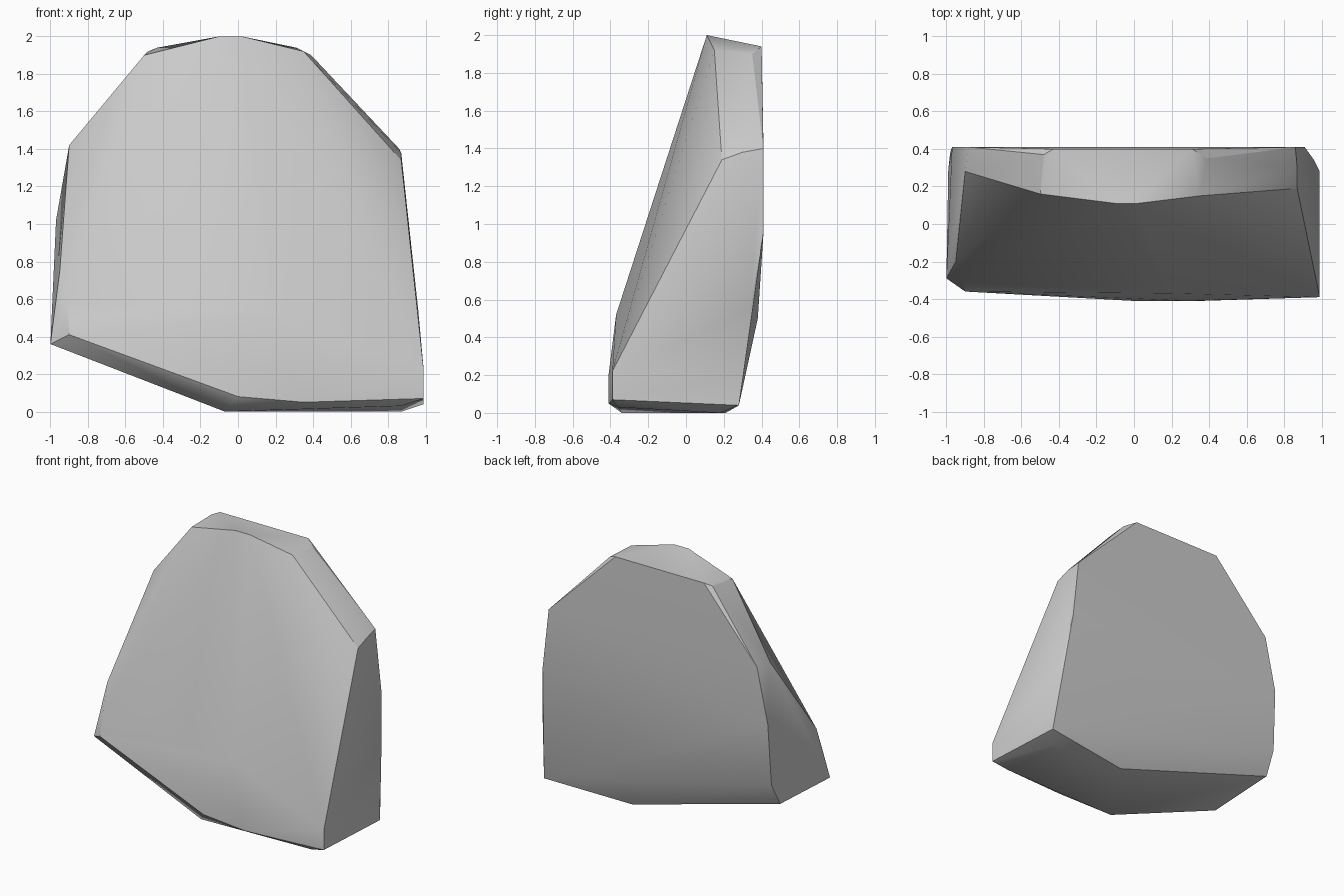
import bpy
import bmesh
from math import radians

# Remove the default cube only
default_cube = bpy.data.objects.get("Cube")
if default_cube:
    bpy.data.objects.remove(default_cube, do_unlink=True)


def make_material(name, colour):
    material = bpy.data.materials.new(name)
    material.use_nodes = True
    material.diffuse_color = colour
    shader = material.node_tree.nodes["Principled BSDF"]
    shader.inputs["Base Color"].default_value = colour
    shader.inputs["Roughness"].default_value = 0.9
    return material


def make_hull(name, corner_groups, material, unit=0.01):
    """Wrap a chiselled convex solid around groups of corners."""
    mesh_builder = bmesh.new()
    for group in corner_groups:
        for corner in group:
            mesh_builder.verts.new([value * unit for value in corner])
    hull = bmesh.ops.convex_hull(mesh_builder, input=mesh_builder.verts[:])
    unused = set(hull["geom_interior"]) | set(hull["geom_unused"])
    loose = [item for item in unused if isinstance(item, bmesh.types.BMVert)]
    bmesh.ops.delete(mesh_builder, geom=loose, context="VERTS")
    bmesh.ops.recalc_face_normals(mesh_builder, faces=mesh_builder.faces[:])
    mesh = bpy.data.meshes.new(name)
    mesh_builder.to_mesh(mesh)
    mesh_builder.free()
    mesh.materials.append(material)
    solid = bpy.data.objects.new(name, mesh)
    bpy.context.collection.objects.link(solid)
    return solid


# Corners in hundredths of a unit: the sloping front panel
front_panel = [
    (-90, -36, 41), (-91, -31, 58), (0, -41, 8), (35, -41, 5),
    (99, -39, 7), (99, -39, 22), (30, -41, 20), (20, -37, 52),
    (-50, 16, 190), (-10, 11, 200), (2, 11, 200), (35, 15, 192),
]

# Crown and shoulders
crown = [
    (-48, 37, 192), (-43, 40, 194), (31, 40, 194), (39, 35, 190),
    (-90, 28, 142), (-88, 41, 143),
    (87, 19, 134), (87, 30, 138), (86, 41, 140),
]

# Upright sides and back
flanks = [
    (-100, -29, 36), (-95, -20, 75), (-97, 41, 102), (-98, 38, 55),
    (-99, 29, 38), (91, 41, 95), (96, 34, 55), (99, 28, 20),
    (99, 28, 4), (10, 38, 50),
]

# Underside resting on the ground
underside = [
    (-7, -34, 0), (30, 21, 0), (87, 18, 0), (87, -36, 3),
]

stone_grey = make_material("stone grey", (0.6, 0.6, 0.6, 1.0))
boulder = make_hull(
    "boulder", [front_panel, crown, flanks, underside], stone_grey)

# Soft shading across shallow facets, crisp chiselled edges elsewhere
bpy.ops.object.select_all(action="DESELECT")
boulder.select_set(True)
bpy.context.view_layer.objects.active = boulder
bpy.ops.object.shade_smooth_by_angle(angle=radians(30))
